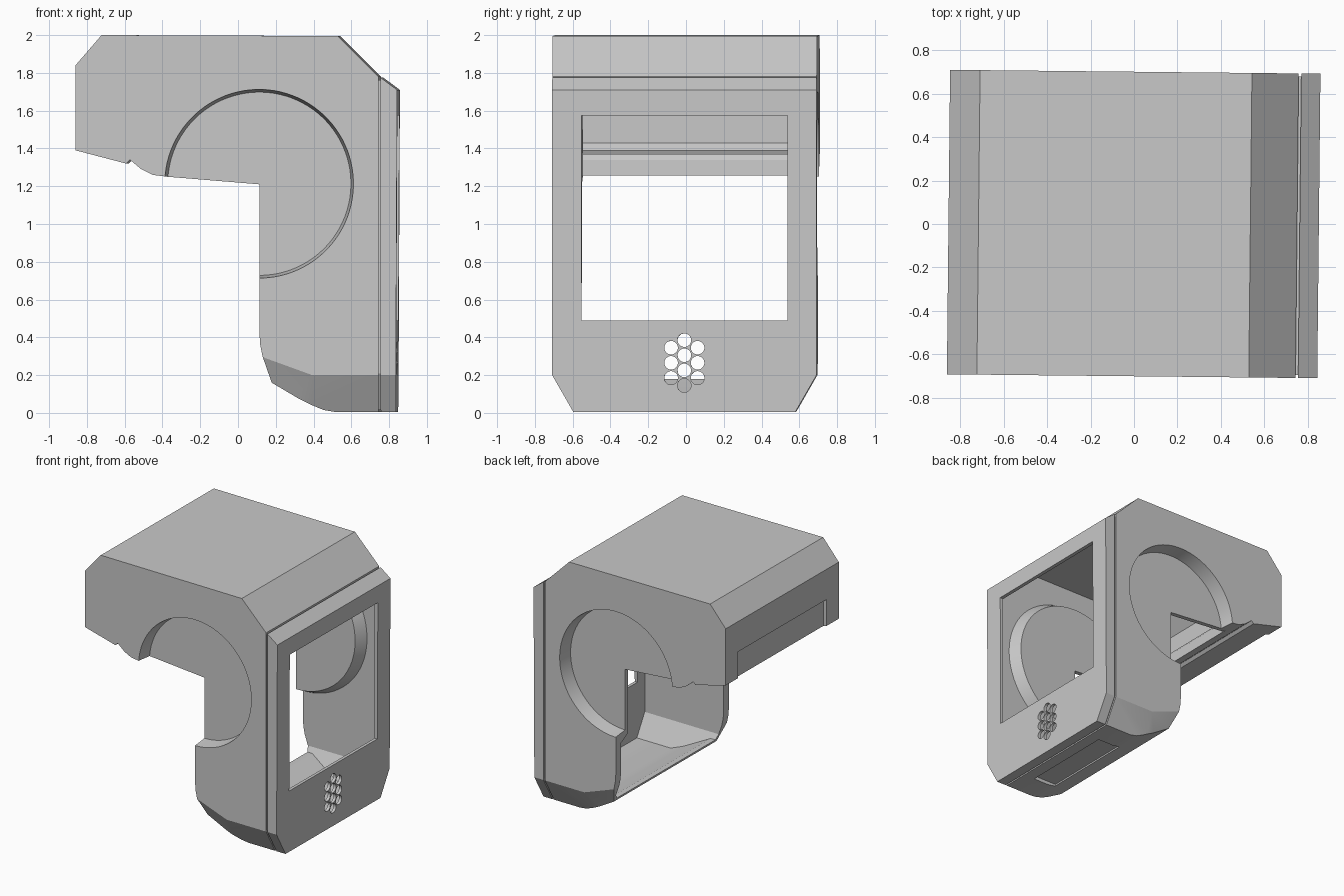
import bpy, bmesh, math
from mathutils import Vector, Matrix

default = bpy.data.objects.get("Cube")
if default:
    bpy.data.objects.remove(default, do_unlink=True)

grey = bpy.data.materials.new("plain grey")
grey.use_nodes = True
colour = (0.58, 0.58, 0.58, 1)
grey.diffuse_color = colour
grey.node_tree.nodes["Principled BSDF"].inputs["Base Color"].default_value = colour


def prism(name, points, axis, start, end, flare=1.0):
    """Extrude a flat outline along x or y (outline is yz or xz), optionally flared."""
    bm = bmesh.new()
    if axis == "y":
        place = [Vector((a, start, b)) for a, b in points]
        step = Vector((0, end - start, 0))
    else:
        place = [Vector((start, a, b)) for a, b in points]
        step = Vector((end - start, 0, 0))
    centre = sum(place, Vector()) / len(place)
    face = bm.faces.new([bm.verts.new(p) for p in place])
    grown = bmesh.ops.extrude_face_region(bm, geom=[face])
    for vert in grown["geom"]:
        if isinstance(vert, bmesh.types.BMVert):
            vert.co = centre + (vert.co - centre) * flare + step
    bmesh.ops.recalc_face_normals(bm, faces=bm.faces)
    mesh = bpy.data.meshes.new(name)
    bm.to_mesh(mesh)
    bm.free()
    obj = bpy.data.objects.new(name, mesh)
    bpy.context.collection.objects.link(obj)
    return obj


def circle(a, b, radius, count):
    turns = [2 * math.pi * (i + 0.5) / count for i in range(count)]
    return [(a + radius * math.cos(t), b + radius * math.sin(t)) for t in turns]


def rectangle(a0, a1, b0, b1):
    return [(a0, b0), (a1, b0), (a1, b1), (a0, b1)]


def combine(obj, other, operation="DIFFERENCE", keep=False):
    """Apply a boolean and drop the helper unless it is needed again."""
    mod = obj.modifiers.new("cut", "BOOLEAN")
    mod.operation = operation
    mod.solver = "EXACT"
    mod.object = other
    graph = bpy.context.evaluated_depsgraph_get()
    result = bpy.data.meshes.new_from_object(obj.evaluated_get(graph))
    obj.modifiers.clear()
    obj.data = result
    if not keep:
        bpy.data.objects.remove(other, do_unlink=True)


def section(half, lift):
    """Cross-section with sloping lower corners."""
    side = [(half, 2.2), (half, 0.2 + lift), (half - 0.1725, lift - 0.1)]
    return side + [(-y, z) for y, z in reversed(side)]


def trimmed(name, profile, half, lift):
    obj = prism(name, profile, "y", -1, 1)
    combine(obj, prism("trim", section(half, lift), "x", -1.2, 1.2), "INTERSECT")
    return obj


def shave(obj, origin, normal):
    """Slice off everything beyond a plane and close the cut."""
    bm = bmesh.new()
    bm.from_mesh(obj.data)
    cut = bmesh.ops.bisect_plane(bm, geom=bm.verts[:] + bm.edges[:] + bm.faces[:],
                                 plane_co=origin, plane_no=normal, clear_outer=True)
    edges = [g for g in cut["geom_cut"] if isinstance(g, bmesh.types.BMEdge)]
    bmesh.ops.holes_fill(bm, edges=edges)
    bmesh.ops.recalc_face_normals(bm, faces=bm.faces)
    bm.to_mesh(obj.data)
    bm.free()


# Outer forms: L-shaped housing, inset seam and window plate
housing = trimmed("housing", [
    (-0.853, 1.84), (-0.715, 2.0), (0.535, 1.995), (0.75, 1.78),
    (0.75, 0.005), (0.52, 0.005), (0.46, 0.015), (0.40, 0.04), (0.32, 0.08),
    (0.185, 0.16), (0.137, 0.30), (0.125, 0.36), (0.121, 0.42), (0.121, 1.21),
    (-0.365, 1.25), (-0.445, 1.26), (-0.505, 1.29), (-0.565, 1.34),
    (-0.585, 1.32), (-0.853, 1.39)], 0.7, 0)
seam_rim = trimmed("seam_rim", rectangle(0.75, 0.762, 0.016, 1.762), 0.686, 0.008)
window_plate = trimmed("window_plate", [
    (0.762, 0.005), (0.842, 0.005), (0.85, 1.71), (0.762, 1.775)], 0.7, 0)

# Sloping lower corners at the toe of the leg
for side in (-1, 1):
    shave(housing, (0.4, side * 0.7, 0.2), Vector((-0.0065, side * 0.033, -0.0179)).normalized())

# Hollow space, open under the arm and along the inner side of the leg
hollow = trimmed("hollow", [
    (0.82, 0.05), (0.52, 0.05), (0.42, 0.085), (0.22, 0.18), (0.0, 0.18),
    (0.0, 1.0), (-0.40, 1.0), (-0.42, 1.34), (-0.44, 1.37), (-0.59, 1.375),
    (-0.75, 1.39), (-0.79, 1.43), (-0.79, 1.82), (-0.69, 1.95),
    (0.515, 1.95), (0.82, 1.66)], 0.635, 0.02)

# Round dishes on both sides, which bulge into the hollow
dish = (0.119, 1.213)
for side in (-1, 1):
    combine(hollow, prism("bulge", circle(*dish, 0.525, 96), "y", side * 0.55, side * 0.66, 1.11))
    combine(housing, prism("dish", circle(*dish, 0.485, 96), "y", side * 0.585, side * 0.72, 1.035))

for part in (housing, seam_rim, window_plate):
    combine(part, hollow, keep=True)
bpy.data.objects.remove(hollow, do_unlink=True)

# Recess on the end of the arm and shallow recess in the base
combine(housing, prism("end_recess", rectangle(-0.55, 0.55, 1.2, 1.6), "x", -1, -0.825))
combine(housing, prism("base_recess", rectangle(0.45, 0.655, -0.2, 0.032), "y", -0.38, 0.38))

# Window opening and cluster of round holes
combine(window_plate, prism("window", rectangle(-0.545, 0.545, 0.49, 1.575), "x", 0.78, 1))
for y, rows, low in ((-0.07, 3, 0.185), (0, 4, 0.145), (0.07, 3, 0.185)):
    for row in range(rows):
        hole = prism("hole", circle(y, low + 0.08 * row, 0.036, 24), "x", 0.78, 1)
        combine(window_plate, hole)

# Slight turn of the whole body, then shading
turn = Matrix.Rotation(math.radians(-0.6), 4, "Z")
bpy.ops.object.select_all(action="DESELECT")
for part in (housing, seam_rim, window_plate):
    part.data.transform(turn)
    part.data.materials.clear()
    part.data.materials.append(grey)
    part.select_set(True)
bpy.context.view_layer.objects.active = housing
bpy.ops.object.shade_smooth_by_angle(angle=math.radians(25))
